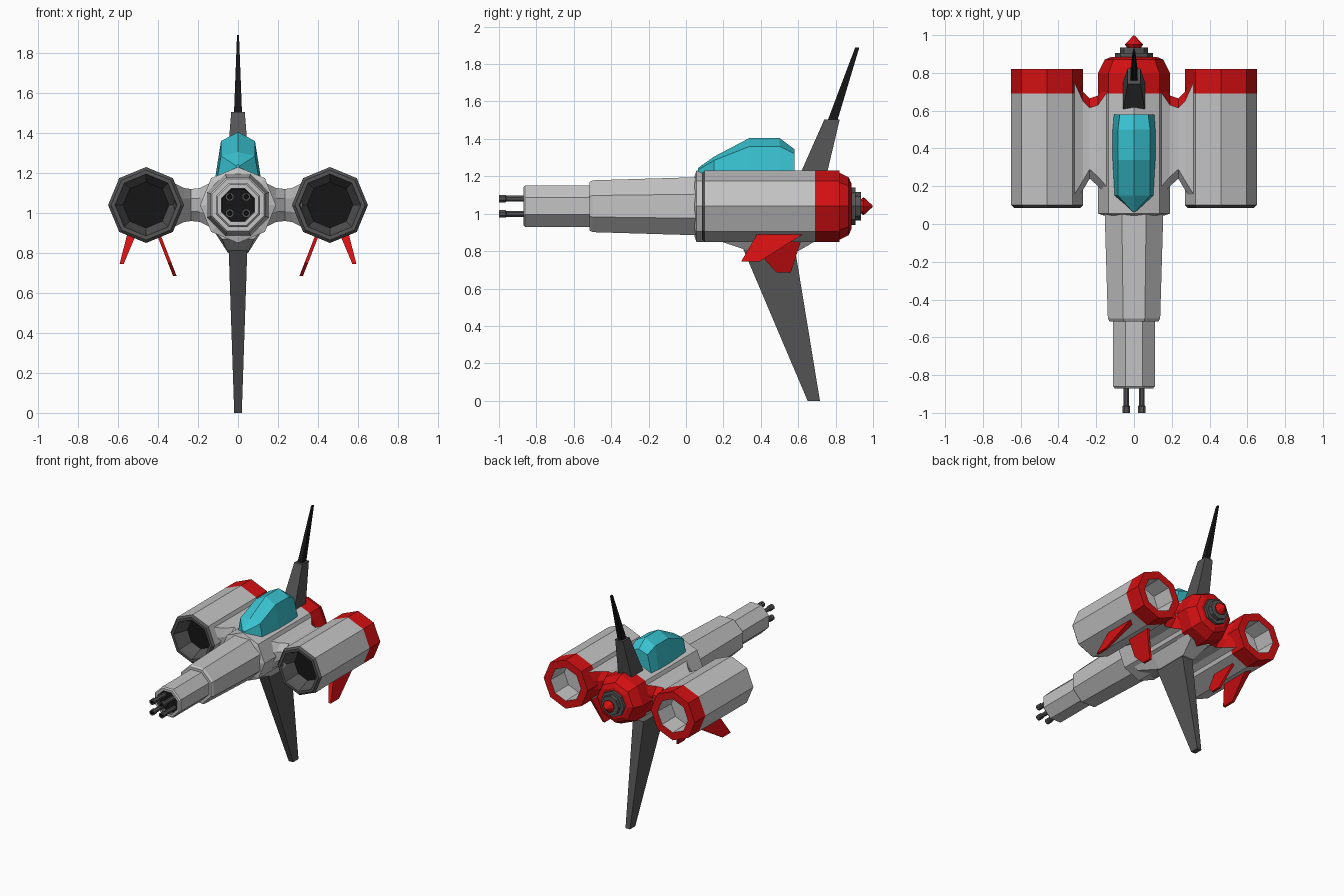
import bpy, bmesh
from math import sin, cos, pi

cube = bpy.data.objects.get("Cube")
if cube:
    bpy.data.objects.remove(cube, do_unlink=True)

AXIS_Z = 1.04   # height of the hull and engine centre lines


def material(name, r, g, b):
    m = bpy.data.materials.new(name)
    m.diffuse_color = (r, g, b, 1)
    m.use_nodes = True
    bsdf = m.node_tree.nodes["Principled BSDF"]
    bsdf.inputs["Base Color"].default_value = (r, g, b, 1)
    bsdf.inputs["Roughness"].default_value = 0.7
    return m


GREY = material("light_grey", .55, .55, .55)
RED = material("red", .66, .005, .006)
DARK = material("dark_grey", .09, .09, .09)
BLACK = material("black", .008, .008, .008)
TEAL = material("teal_glass", .04, .54, .63)
PALETTE = [GREY, RED, DARK, BLACK, TEAL]


def loft(name, sections, mats, rule=None):
    """Skin a row of equal-sized point loops; mats is one material or one per band."""
    bm = bmesh.new()
    bands = mats if isinstance(mats, list) else [mats] * (len(sections) - 1)
    loops = [[bm.verts.new(p) for p in s] for s in sections]
    n = len(sections[0])
    for a, b, m in zip(loops, loops[1:], bands):
        for i in range(n):
            j = (i + 1) % n
            bm.faces.new((a[i], a[j], b[j], b[i])).material_index = PALETTE.index(m)
    bm.faces.new(loops[0]).material_index = PALETTE.index(bands[0])
    bm.faces.new(loops[-1]).material_index = PALETTE.index(bands[-1])
    bmesh.ops.recalc_face_normals(bm, faces=bm.faces)
    if rule:
        for f in bm.faces:
            f.material_index = PALETTE.index(rule(f))
    mesh = bpy.data.meshes.new(name)
    bm.to_mesh(mesh)
    bm.free()
    for m in PALETTE:
        mesh.materials.append(m)
    ob = bpy.data.objects.new(name, mesh)
    bpy.context.collection.objects.link(ob)
    return ob


def ring(x, y, z, r, turn=0, sides=8):
    return [(x + r * cos(2 * pi * (i + turn) / sides), y,
             z + r * sin(2 * pi * (i + turn) / sides)) for i in range(sides)]


def turned(name, profile, mats, x=0, z=AXIS_Z, turn=0, sides=8):
    """Faceted body along y from (y, radius) pairs."""
    return loft(name, [ring(x, y, z, r, turn, sides) for y, r in profile], mats)


def blade(name, root, tip, mat):
    """Fin from two stations: (x, half thickness, z, front y, back y[, front z])."""
    def station(x, t, z, y0, y1, z0=None):
        z0 = z if z0 is None else z0
        return [(x - t, y0, z0), (x + t, y0, z0), (x + t, y1, z), (x - t, y1, z)]
    return loft(name, [station(*root), station(*tip)], mat)


# Hull with red tail
turned("hull", [(.045, .16), (.055, .19), (.1, .19), (.69, .19), (.8, .19),
                (.87, .155), (.885, .12)],
       [GREY, GREY, GREY, RED, RED, RED])
turned("tail_discs", [(.88, .1), (.905, .1), (.905, .075), (.935, .075), (.935, .04)], DARK)
turned("tail_cone", [(.93, .035), (.95, .048), (.998, .004)], RED)

# Stepped nose with a recessed gun port
turned("nose", [(.06, .168), (-.5, .15), (-.515, .14), (-.515, .119), (-.86, .119),
                (-.87, .11), (-.87, .09), (-.84, .085), (-.838, .02)],
       [GREY] * 6 + [DARK, BLACK], turn=.5)
for sx in (1, -1):
    for sz in (1, -1):
        side = "left" if sx > 0 else "right"
        level = "upper" if sz > 0 else "lower"
        turned(f"gun_{level}_{side}",
               [(-.83, .017), (-.96, .017), (-.965, .022), (-1, .022), (-1, .012), (-.98, .01)],
               [DARK] * 4 + [BLACK], x=sx * .041, z=AXIS_Z + sz * .041, turn=.5)

# Cockpit canopy: y, sill half width, shoulder half width, shoulder z, ridge z
canopy = [(.065, .012, .008, 1.235, 1.245), (.15, .105, .085, 1.285, 1.305),
          (.34, .115, .085, 1.36, 1.405), (.5, .115, .085, 1.36, 1.405),
          (.58, .11, .075, 1.32, 1.345)]
loft("canopy", [[(-w, y, 1.17), (-s, y, zs), (0, y, zt), (s, y, zs), (w, y, 1.17)]
                for y, w, s, zs, zt in canopy], TEAL)

# Belly fairing: y, half width at the bottom, bottom z
belly = [(.13, .08, .87), (.34, .05, .8), (.6, .05, .8), (.72, .08, .87)]
loft("belly_fairing", [[(-.12, y, .91), (-w, y, z), (w, y, z), (.12, y, .91)]
                       for y, w, z in belly], GREY)

# Centre fins and antenna
blade("lower_fin", (0, .048, .86, .285, .575), (0, .019, 0, .65, .716), DARK)
blade("upper_fin", (0, .058, 1.2, .605, .75), (0, .034, 1.505, .74, .822), DARK)
blade("antenna", (0, .02, 1.5, .758, .81), (0, .005, 1.89, .905, .927), BLACK)

# Pylon stations: x, front y, back y, half height
pylon = [(.12, .12, .78, .12), (.19, .2, .68, .085), (.235, .24, .665, .08),
         (.27, .18, .7, .085), (.32, .1, .81, .11)]


def pylon_section(sx, x, y0, y1, h):
    outline = [(y0, .4), (y0 + .05, 1), (y1 - .05, 1), (y1, .4)]
    pts = outline + [(y, -k) for y, k in reversed(outline)]
    return [(sx * x, y, AXIS_Z + h * k) for y, k in pts]


def pylon_colour(f):
    return RED if f.normal.y > .3 else GREY


for sx, side in ((1, "left"), (-1, "right")):
    loft(f"pylon_{side}", [pylon_section(sx, *p) for p in pylon], GREY, pylon_colour)

    # Engine: dark intake, grey shell, red open exhaust
    turned(f"engine_{side}",
           [(.2, .01), (.2, .115), (.12, .145), (.085, .155), (.085, .175), (.1, .19),
            (.69, .19), (.82, .19), (.82, .13), (.66, .125), (.66, .01)],
           [BLACK, DARK, DARK, DARK, DARK, GREY, RED, RED, GREY, GREY], x=sx * .46)

    # Swept red fins under the engine
    blade(f"outer_fin_{side}", (sx * .53, .023, .9, .385, .64),
          (sx * .582, .01, .745, .295, .395), RED)
    inner = [(.42, .9), (.425, .75), (.485, .685), (.56, .685), (.63, .9)]

    def inner_side(offset):
        # leans towards the hull as it drops
        return [(sx * (.4 - (.9 - z) * .39 + offset), y, z) for y, z in inner]
    loft(f"inner_fin_{side}", [inner_side(-.009), inner_side(.009)], RED)
